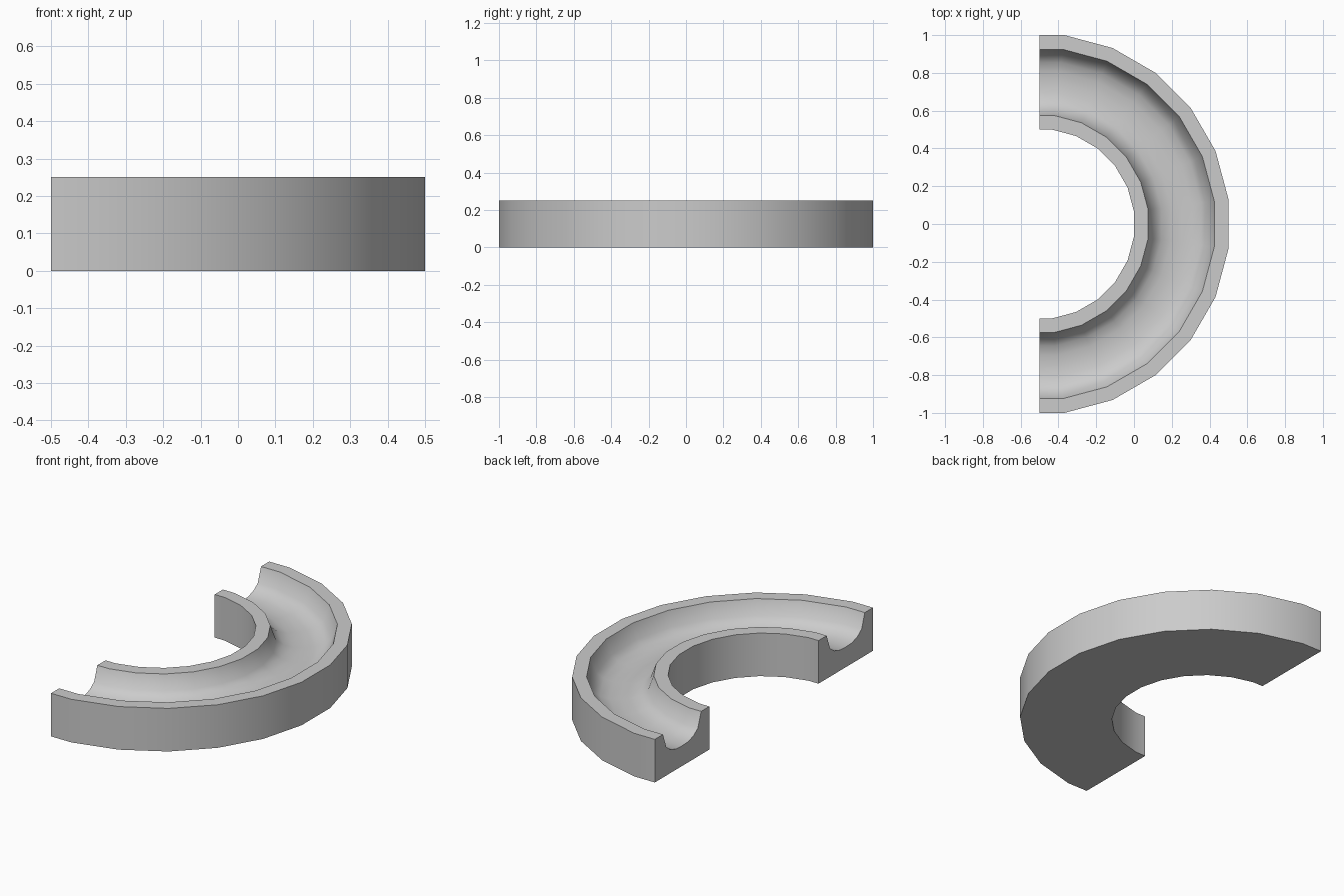
import bpy, bmesh
from math import radians, cos, sin

if "Cube" in bpy.data.objects:
    bpy.data.objects.remove(bpy.data.objects["Cube"])

# Cross-section: (radius, height), with a rounded channel in the top
half_channel = [(0.175, 0.25), (0.145, 0.165), (0.105, 0.135), (0.055, 0.12)]
profile = [(0.5, 0.0), (0.5, 0.25)]
profile += [(0.75 - d, z) for d, z in half_channel]
profile += [(0.75, 0.117)]
profile += [(0.75 + d, z) for d, z in reversed(half_channel)]
profile += [(1.0, 0.25), (1.0, 0.0)]

# Half of a 24-sided ring, cut through the middle of two sides
angles = [-90] + [-82.5 + 15 * i for i in range(12)] + [90]

bm = bmesh.new()
rings = []
for a in angles:
    k = 1.0 if abs(a) == 90 else 1 / cos(radians(7.5))
    c, s = cos(radians(a)) * k, sin(radians(a)) * k
    rings.append([bm.verts.new((r * c - 0.5, r * s, z)) for r, z in profile])

# Swept surface
n = len(profile)
for a, b in zip(rings, rings[1:]):
    for i in range(n):
        j = (i + 1) % n
        bm.faces.new((a[i], a[j], b[j], b[i]))

# End caps
bm.faces.new(rings[0])
bm.faces.new(rings[-1])
bmesh.ops.recalc_face_normals(bm, faces=bm.faces[:])

mesh = bpy.data.meshes.new("curved_channel_track")
bm.to_mesh(mesh)
bm.free()
track = bpy.data.objects.new("curved_channel_track", mesh)
bpy.context.collection.objects.link(track)

# Smooth walls and channel, crisp rims
bpy.context.view_layer.objects.active = track
track.select_set(True)
bpy.ops.object.shade_smooth_by_angle(angle=radians(45))
